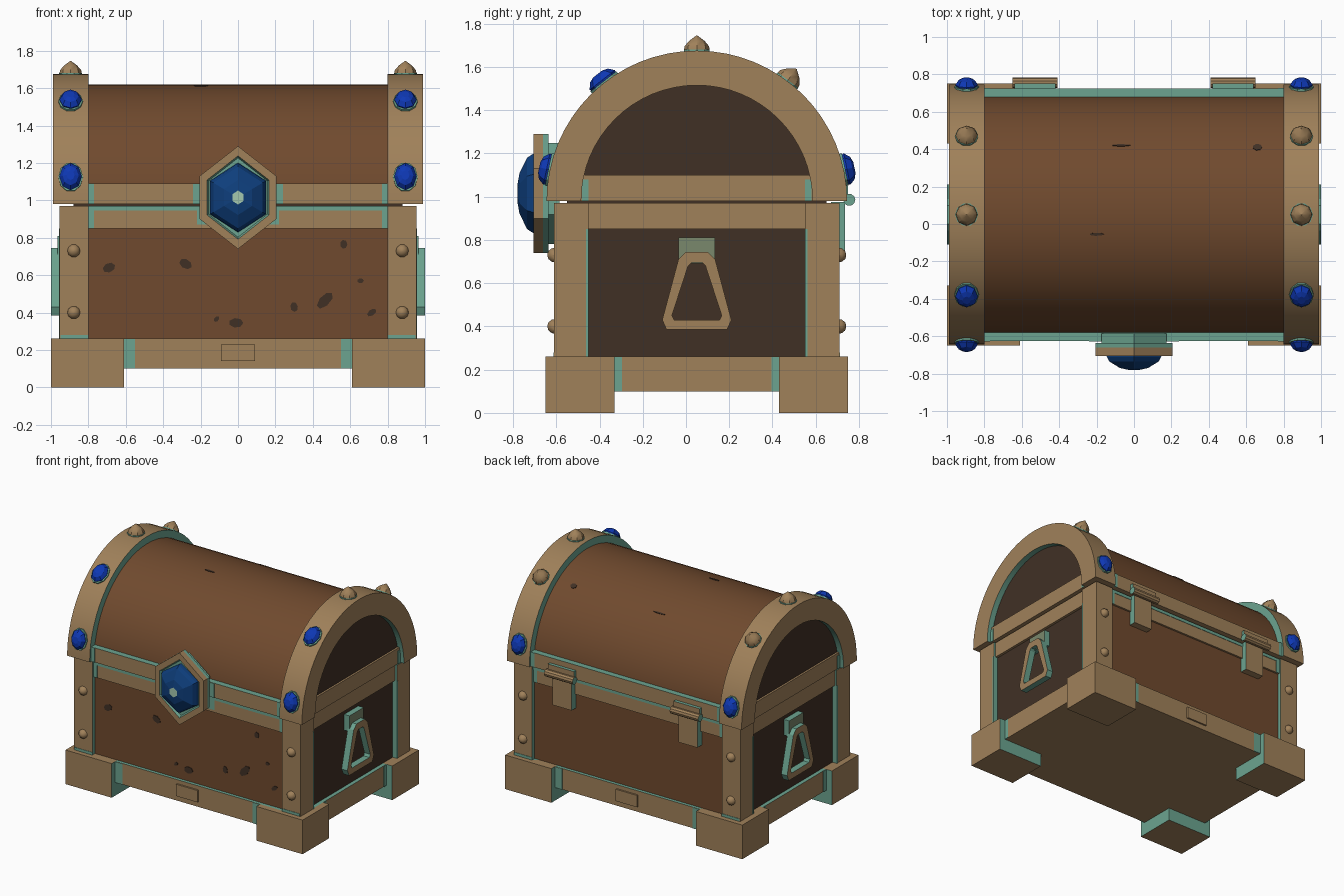
import bpy, bmesh, math
from mathutils import Matrix, Vector

if "Cube" in bpy.data.objects:
    bpy.data.objects.remove(bpy.data.objects["Cube"])

CY = 0.05   # chest body centre in y (the front jewel shifts the bounds)
ZL = 0.98   # underside of the lid and centre of its arch


def lin(c):
    c /= 255
    return c / 12.92 if c <= 0.04045 else ((c + 0.055) / 1.055) ** 2.4


COLOURS = {"tan": (160, 129, 90), "wood": (112, 74, 46), "dark wood": (64, 48, 37),
           "verdigris": (108, 164, 144), "blue": (14, 56, 180), "deep blue": (14, 62, 124),
           "weathered bronze": (122, 136, 108), "pale sparkle": (165, 200, 175)}
NAMES = list(COLOURS)
MATS = []
for n, c in COLOURS.items():
    m = bpy.data.materials.new(n)
    m.diffuse_color = (*[lin(v) for v in c], 1)
    m.use_nodes = True
    m.node_tree.nodes["Principled BSDF"].inputs["Base Color"].default_value = m.diffuse_color
    MATS.append(m)


def finish(name, bm, smooth=False):
    bmesh.ops.recalc_face_normals(bm, faces=bm.faces)
    me = bpy.data.meshes.new(name)
    bm.to_mesh(me)
    bm.free()
    for m in MATS:
        me.materials.append(m)
    if smooth:
        me.shade_smooth()
        me.set_sharp_from_angle(angle=math.radians(35))
    ob = bpy.data.objects.new(name, me)
    bpy.context.collection.objects.link(ob)
    return ob


def box(name, x, y, z, mat="tan", accents=(), accent="verdigris"):
    """Box from (min, max) pairs, y relative to CY; faces pointing along accents get the accent colour."""
    bm = bmesh.new()
    size = [abs(b - a) for a, b in (x, y, z)]
    mid = Vector([(a + b) / 2 for a, b in (x, y, z)]) + Vector((0, CY, 0))
    bmesh.ops.create_cube(bm, size=1, matrix=Matrix.Translation(mid) @ Matrix.Diagonal((*size, 1)))
    bm.normal_update()
    for f in bm.faces:
        hit = any(f.normal.dot(Vector(d)) > 0.9 for d in accents)
        f.material_index = NAMES.index(accent if hit else mat)
    return finish(name, bm)


def frame(loc, n):
    """Matrix whose local z points along n."""
    n = Vector(n).normalized()
    x = Vector((0, 1, 0)) if abs(n.x) > 0.9 else Vector((1, 0, 0))
    m = Matrix((x, n.cross(x), n)).transposed().to_4x4()
    return Matrix.Translation(Vector(loc) + Vector((0, CY, 0))) @ m


def loft(name, outline, profile, matrix, mats, smooth=False):
    """Stack scaled copies of an outline: profile = (scale, height); mats = one per band plus the cap."""
    if isinstance(mats, str):
        mats = [mats] * len(profile)
    bm = bmesh.new()
    loops = [[bm.verts.new(matrix @ Vector((u * s, v * s, h))) for u, v in outline] for s, h in profile]
    n = len(outline)
    for a, b, mat in zip(loops, loops[1:], mats):
        for i in range(n):
            j = (i + 1) % n
            bm.faces.new((a[i], a[j], b[j], b[i])).material_index = NAMES.index(mat)
    for lp in (loops[0], loops[-1]):
        bm.faces.new(lp).material_index = NAMES.index(mats[-1])
    return finish(name, bm, smooth)


def ring(name, outer, inner, x0, x1, closed, sides, smooth=False):
    """Flat (y, z) band between two outlines; sides = colours of outer, inner, x0 and x1 faces."""
    bm = bmesh.new()
    o0, o1, i0, i1 = [[bm.verts.new((x, y + CY, z)) for y, z in pts]
                      for pts, x in ((outer, x0), (outer, x1), (inner, x0), (inner, x1))]
    n = len(outer)
    for a in range(n if closed else n - 1):
        b = (a + 1) % n
        for (p, q), mat in zip(((o0, o1), (i0, i1), (o0, i0), (o1, i1)), sides):
            bm.faces.new((p[a], p[b], q[b], q[a])).material_index = NAMES.index(mat)
    if not closed:
        for a in (0, n - 1):
            bm.faces.new((o0[a], o1[a], i1[a], i0[a])).material_index = NAMES.index("tan")
    return finish(name, bm, smooth)


def ellipse(rx, ry, n, turn=0.0):
    t = [2 * math.pi * i / n for i in range(n)]
    c, s = math.cos(turn), math.sin(turn)
    return [(rx * math.cos(a) * c - ry * math.sin(a) * s, rx * math.cos(a) * s + ry * math.sin(a) * c) for a in t]


def arc(r, n=32):
    return [(r * math.cos(math.pi * i / n), ZL + r * math.sin(math.pi * i / n)) for i in range(n + 1)]


X, Z = (1, 0, 0), (0, 0, 1)
S = (-1, 1)

# Main wooden body, seam filler, base slab and lid barrel
box("body_panels", (-.92, .92), (-.63, .63), (.2, .96), "wood", [X, (-1, 0, 0)], "dark wood")
box("seam_filler", (-.88, .88), (-.6, .6), (.9, 1.0), "dark wood")
box("base_slab", (-.95, .95), (-.655, .655), (.10, .26), "tan", [Z])
loft("lid_barrel", arc(.64), [(1, -.945), (1, .945)], frame((0, 0, 0), X), ["wood", "dark wood"], True)

for sx in S:
    # Lid end bands and the rail under each end panel
    ring("lid_band", arc(.695), arc(.535), sx * .80, sx * .99, False,
         ("tan", "verdigris", "verdigris", "tan"), True)
    box("lid_end_rail", (sx * .85, sx * .96), (-.54, .54), (ZL, 1.10), "tan")
    box("body_end_rail", (sx * .85, sx * .94), (-.52, .52), (.85, .97), "tan", [Z])
    for sy in S:
        # Feet and corner posts
        box("foot", (sx * .61, sx * 1.0), (sy * .38, sy * .70), (0, .26), "tan",
            [(-sx, 0, 0), (0, -sy, 0)])
        box("corner_post", (sx * .80, sx * .955), (sy * .50, sy * .66), (.26, .97), "tan",
            [(-sx, 0, 0), (0, -sy, 0), Z])
        # Patina where rails and base meet feet and posts
        box("base_patina", (sx * .55, sx * .61), (sy * .65, sy * .658), (.10, .258), "verdigris")
        box("base_end_patina", (sx * .945, sx * .953), (sy * .345, sy * .38), (.10, .258), "verdigris")
        box("rail_patina", (sx * .77, sx * .80), (sy * .64, sy * .647), (.85, .97), "verdigris")
        box("lid_rail_patina", (sx * .77, sx * .80), (sy * .67, sy * .678), (ZL, 1.09), "verdigris")
        box("lid_end_rail_patina", (sx * .955, sx * .963), (sy * .50, sy * .53), (ZL, 1.08), "verdigris")
        box("end_post_patina", (sx * .95, sx * .958), (sy * .50, sy * .512), (.26, .85), "verdigris")
        box("post_foot_patina", (sx * .80, sx * .95), (sy * .655, sy * .663), (.26, .28), "verdigris")
        # Round studs on the posts
        for z in (.40, .73):
            loft("post_stud", ellipse(.036, .036, 10), [(1, 0), (.9, .018), (.55, .033), (.1, .038)],
                 frame((sx * .878, sy * .653, z), (0, sy, 0)), "tan", True)

    # Jewels and pointed studs around each band
    for deg, kind in ((168, "gem"), (128, "gem"), (90, "stud"), (53, "stud"), (12, "gem")):
        t = math.radians(deg)
        n = Vector((0, math.cos(t), math.sin(t)))
        m = frame(n * .69 + Vector((sx * .895, 0, ZL)), n)
        if kind == "gem":
            loft("gem_collar", ellipse(.066, .08, 10), [(1, -.02), (1, .012)], m, "verdigris")
            loft("band_gem", ellipse(.06, .074, 8), [(.9, 0), (1, .02), (.72, .045), (.35, .055)], m, "blue")
        else:
            loft("stud_collar", ellipse(.062, .062, 10), [(1, -.02), (1, .01)], m, "verdigris")
            loft("band_stud", ellipse(.06, .06, 8), [(1, 0), (.95, .025), (.6, .05), (.04, .075)], m, "tan", True)

    # End handle: bracket and trapezoid pull
    box("handle_bracket", (sx * .9, sx * .965), (-.085, .085), (.69, .81), "verdigris",
        [(sx, 0, 0)], "weathered bronze")
    half_o = [(.16, .43), (.085, .71), (.05, .745)]
    half_i = [(.115, .45), (.04, .68), (.025, .695)]
    outer = [(.14, .385)] + half_o + [(-y, z) for y, z in reversed(half_o)] + [(-.14, .385)]
    inner = [(.105, .43)] + half_i + [(-y, z) for y, z in reversed(half_i)] + [(-.105, .43)]
    ring("handle_pull", outer, inner, sx * .95, sx * 1.0, True, ("verdigris", "verdigris", "tan", "tan"))

    # Back hinges
    cx = sx * .53
    loft("hinge_barrel", ellipse(.028, .028, 10), [(1, -.12), (1, .12)], frame((cx, .705, .985), X),
         ["tan", "verdigris"], True)
    box("hinge_lower_leaf", (cx - .08, cx + .08), (.62, .685), (.74, .975), "tan", [X, (-1, 0, 0)])
    box("hinge_upper_leaf", (cx - .11, cx + .11), (.62, .70), (.99, 1.05), "tan", [X, (-1, 0, 0), Z])

for sy in S:
    # Long rails of lid and body, their patina lines, and the base plaque
    box("lid_rail", (-.81, .81), (sy * .55, sy * .675), (ZL, 1.09), "tan", [Z])
    box("body_rail", (-.81, .81), (sy * .55, sy * .645), (.85, .97), "tan", [Z])
    box("rail_top_patina", (-.80, .80), (sy * .64, sy * .648), (.945, .97), "verdigris")
    box("base_plaque", (-.09, .09), (sy * .64, sy * .668), (.14, .23), "tan")

# Patina on the rails behind the jewel
box("jewel_lid_patina", (-.24, .24), (-.679, -.67), (ZL, 1.088), "verdigris")
box("jewel_body_patina", (-.22, .22), (-.649, -.64), (.87, .97), "verdigris")

# Front jewel: hexagonal mount, bezel, cut gem with a sparkle facet
hexa = [(0, .275), (-.205, .115), (-.205, -.115), (0, -.275), (.205, -.115), (.205, .115)]
loft("jewel_mount", hexa, [(.85, 0), (.85, .05), (1, .05), (1, .075), (1, .12), (.81, .12), (.77, .10)],
     frame((0, -.636, 1.015), (0, -1, 0)), ["verdigris"] * 3 + ["tan"] * 2 + ["verdigris"] * 2)
gem = [(0, .187), (-.15, .09), (-.15, -.09), (0, -.187), (.15, -.09), (.15, .09)]
loft("jewel", gem, [(1, 0), (.97, .03), (.88, .055), (.5, .09), (.2, .10)],
     frame((0, -.73, 1.015), (0, -1, 0)), ["deep blue"] * 4 + ["pale sparkle"])

# Worn spots on the front panel: x, z, half sizes, turn
for x, z, a, b, t in ((-.69, .64, .035, .025, .4), (-.28, .66, .036, .025, -.5), (.565, .765, .02, .024, 0),
                      (.655, .57, .018, .013, 0), (.30, .43, .02, .027, .2), (.465, .465, .055, .028, .8),
                      (.715, .40, .028, .016, .6), (-.01, .345, .038, .026, 0), (-.115, .365, .018, .012, .8)):
    loft("worn_spot", ellipse(a, b, 7, t), [(1, 0), (1, .004)], frame((x, -.63, z), (0, -1, 0)), "dark wood")

# Scratches and spots on the lid: x, y, half sizes
for x, y, a, b in ((-.07, .37, .05, .006), (.66, .36, .025, .02), (-.2, -.105, .04, .008)):
    n = Vector((0, y, math.sqrt(.64 ** 2 - y * y)))
    loft("lid_scratch", ellipse(a, b, 7), [(1, -.003), (1, .004)], frame(n + Vector((x, 0, ZL)), n), "dark wood")
